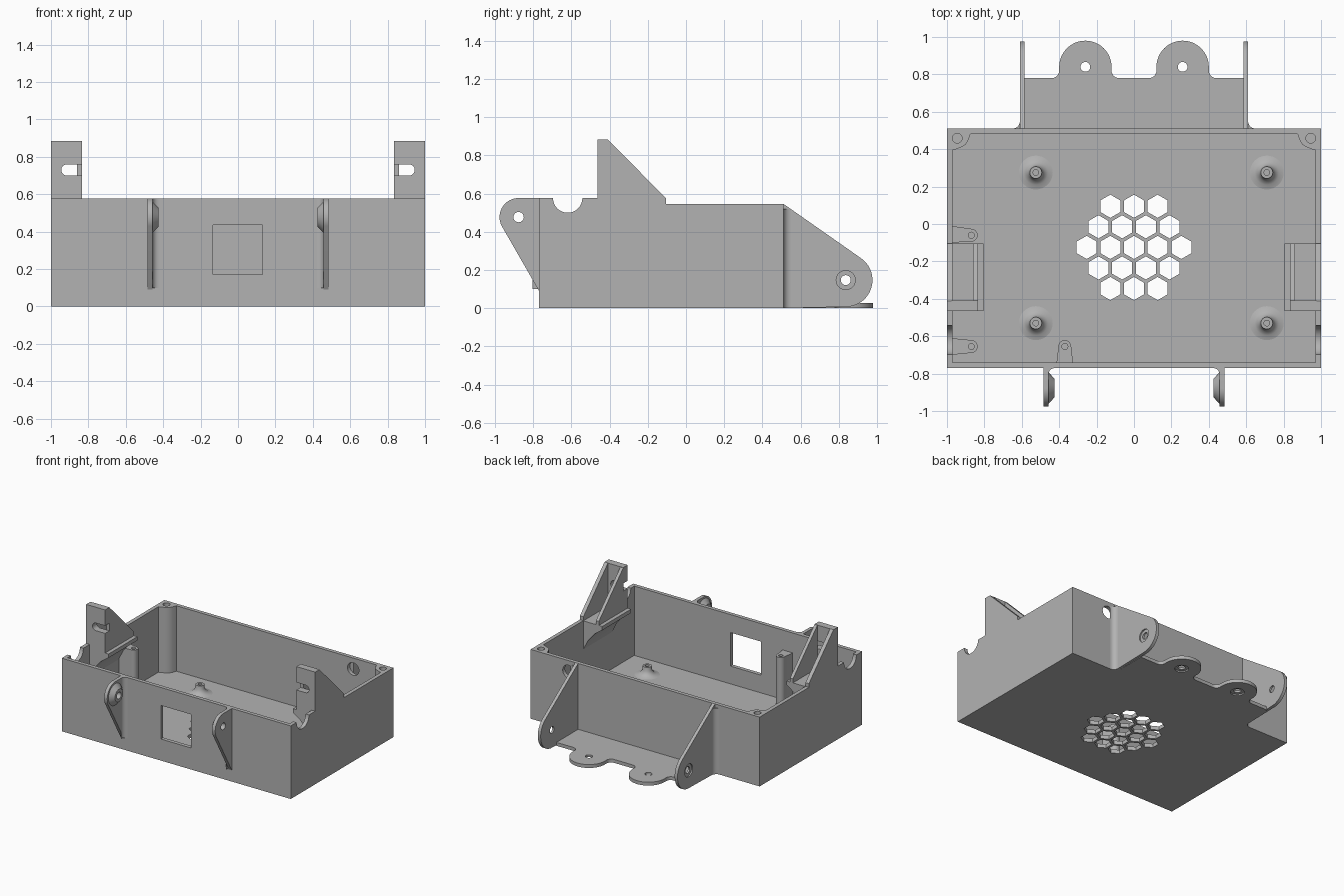
import bpy, bmesh
from math import sin, cos, radians
from mathutils.geometry import convex_hull_2d

old = bpy.data.objects.get("Cube")
if old:
    bpy.data.objects.remove(old)

grey = bpy.data.materials.new("plain_grey")
grey.use_nodes = True
GREY = (0.45, 0.45, 0.45, 1)
grey.diffuse_color = GREY
grey.node_tree.nodes["Principled BSDF"].inputs["Base Color"].default_value = GREY


def arc(cx, cy, r, start=0, end=360, n=12):
    angles = [radians(start + (end - start) * i / n) for i in range(n + 1)]
    return [(cx + r * cos(a), cy + r * sin(a)) for a in angles]


def circle(cx, cy, r, n=36):
    return arc(cx, cy, r, n=n)[:-1]


def hull(pts):
    return [pts[i] for i in convex_hull_2d(pts)]


def finish(name, bm):
    bmesh.ops.recalc_face_normals(bm, faces=bm.faces)
    mesh = bpy.data.meshes.new(name)
    bm.to_mesh(mesh)
    bm.free()
    mesh.materials.append(grey)
    obj = bpy.data.objects.new(name, mesh)
    bpy.context.collection.objects.link(obj)
    return obj


def prism(name, pts, axis, lo, hi):
    """Extrude a 2D outline along one axis."""
    bm = bmesh.new()
    place = {"x": lambda p, h: (h, *p),
             "y": lambda p, h: (p[0], h, p[1]),
             "z": lambda p, h: (*p, h)}[axis]
    a = [bm.verts.new(place(p, lo)) for p in pts]
    b = [bm.verts.new(place(p, hi)) for p in pts]
    bm.faces.new(a)
    bm.faces.new(b)
    for i in range(len(pts)):
        j = (i + 1) % len(pts)
        bm.faces.new((a[i], a[j], b[j], b[i]))
    return finish(name, bm)


def rect(x0, y0, x1, y1):
    return [(x0, y0), (x1, y0), (x1, y1), (x0, y1)]


def lathe(name, profile, move, n=32):
    """Turn a radius and height profile about z, then place it."""
    bm = bmesh.new()
    rings = [[bm.verts.new(move(r * cos(a), r * sin(a), h))
              for a in (radians(360 * i / n) for i in range(n))] for r, h in profile]
    for low, high in zip(rings, rings[1:]):
        for i in range(n):
            j = (i + 1) % n
            bm.faces.new((low[i], low[j], high[j], high[i]))
    bm.faces.new(rings[0])
    bm.faces.new(rings[-1])
    return finish(name, bm)


def combine(obj, other, op="DIFFERENCE"):
    mod = obj.modifiers.new("bool", "BOOLEAN")
    mod.operation, mod.solver, mod.object = op, "EXACT", other
    bpy.context.view_layer.objects.active = obj
    bpy.ops.object.modifier_apply(modifier=mod.name)
    bpy.data.objects.remove(other)


def cut(obj, pts, axis, lo, hi):
    combine(obj, prism("cutter", pts, axis, lo, hi))


# Open case: side profile with raised ears and round notches, hollowed out
FRONT, BACK, RIM, LOW_RIM, FLOOR = -0.77, 0.51, 0.577, 0.547, 0.03
side = [(FRONT, 0), (BACK, 0), (BACK, LOW_RIM), (-0.105, LOW_RIM), (-0.105, RIM),
        (-0.412, 0.885), (-0.465, 0.885), (-0.465, RIM)]
side += arc(-0.62, RIM, 0.077, 0, -180, 20) + [(FRONT, RIM)]
case = prism("case", side, "x", -1, 1)
cut(case, rect(-0.97, FRONT + 0.03, 0.97, BACK - 0.03), "z", FLOOR, 2)

# Screw columns in the back corners
for s in (-1, 1):
    column = [(0.985, 0.395), (0.965, 0.395), (0.925, 0.41), (0.9, 0.425),
              (0.885, 0.45), (0.87, 0.495), (0.985, 0.495)]
    combine(case, prism("column", [(s * x, y) for x, y in column], "z", 0.01, LOW_RIM), "UNION")
    cut(case, circle(s * 0.945, 0.458, 0.026), "z", 0.4, 1)

# Front window, cable hole in the back, honeycomb vent in the floor
cut(case, rect(-0.135, 0.17, 0.13, 0.435), "y", -0.9, -0.7)
cut(case, circle(0.67, 0.46, 0.05), "y", 0.4, 0.6)
for row in range(-2, 3):
    count = 5 - abs(row)
    for i in range(count):
        hexagon = arc((i - (count - 1) / 2) * 0.1265, -0.125 + row * 0.11, 0.062, 30, 390, 6)[:-1]
        cut(case, hexagon, "z", -0.1, 0.1)

# Floor standoffs with flared feet
foot = [(0.095, 0.029), (0.065, 0.036), (0.046, 0.05), (0.035, 0.07), (0.032, 0.1),
        (0.015, 0.1), (0.015, 0.07)]
for x in (-0.525, 0.71):
    for y in (-0.53, 0.275):
        lathe("standoff", foot, lambda a, b, h: (x + a, y + b, h))

# Board posts against the right and front walls
posts = [(-0.87, -0.06, [(-0.98, -0.1), (-0.98, -0.01)]),
         (-0.87, -0.655, [(-0.98, -0.7), (-0.98, -0.61)]),
         (-0.37, -0.655, [(-0.415, -0.75), (-0.325, -0.75)])]
for x, y, base in posts:
    post = prism("board_post", hull(base + circle(x, y, 0.034)), "z", 0.02, 0.42)
    cut(post, circle(x, y, 0.016), "z", 0.3, 0.5)

for s in (-1, 1):
    # Slotted ear plate, inner rib and the ledge carrying them
    ear = prism("ear_plate", rect(s * 0.835, 0.53, s * 0.975, 0.885), "y", -0.465, -0.41)
    slot = [(0.8, 0.70)] + arc(0.915, 0.73, 0.03, -90, 90) + [(0.8, 0.76)]
    cut(ear, [(s * x, z) for x, z in slot], "y", -0.6, -0.3)
    rib = [(-0.412, 0.53), (-0.105, 0.53), (-0.105, RIM), (-0.412, 0.885)]
    prism("ear_rib", rib, "x", s * 0.835, s * 0.86)
    ledge = [(0.98, 0.545), (0.805, 0.545), (0.805, 0.515), (0.87, 0.47), (0.93, 0.4), (0.98, 0.3)]
    prism("ear_ledge", [(s * x, z) for x, z in ledge], "y", -0.465, -0.105)

    # Back bracket with a countersunk hole and a filleted root
    outline = hull([(BACK, 0), (BACK, LOW_RIM)] + circle(0.837, 0.147, 0.14, 64))
    bracket = prism("back_bracket", outline, "x", s * 0.585, s * 0.61)
    cut(bracket, circle(0.837, 0.147, 0.026), "x", s * 0.5, s * 0.7)
    cut(bracket, circle(0.837, 0.147, 0.05), "x", s * 0.6, s * 0.7)
    root = [(0.61, BACK)] + arc(0.65, 0.55, 0.04, -90, -180, 8)
    prism("bracket_fillet", [(s * x, y) for x, y in root], "z", 0, 0.52)

    # Front lug with a tapered inner boss
    outline = hull([(FRONT, RIM), (FRONT, 0.09)] + circle(-0.877, 0.477, 0.1, 64))
    lug = prism("front_lug", outline, "x", s * 0.458, s * 0.485)
    boss = lathe("boss", [(0.085, 0.47), (0.085, 0.458), (0.05, 0.425)],
                 lambda a, b, h: (s * h, -0.877 + a, 0.477 + b))
    combine(lug, boss, "UNION")
    cut(lug, circle(-0.877, 0.477, 0.027), "x", s * 0.3, s * 0.6)
    root = [(0.458, FRONT)] + arc(0.423, FRONT - 0.035, 0.035, 90, 0, 8)
    prism("lug_fillet", [(s * x, y) for x, y in root], "z", 0.1, RIM)

# Bottom mounting plate with two rounded tabs
plate = [(-0.59, BACK), (0.59, BACK), (0.59, 0.78)]
for c in (0.26, -0.26):
    plate += arc(c + 0.18, 0.82, 0.04, 270, 180, 8)
    plate += arc(c, 0.84, 0.14, 0, 180, 32)
    plate += arc(c - 0.18, 0.82, 0.04, 0, -90, 8)
plate.append((-0.59, 0.78))
mount = prism("mounting_plate", plate, "z", 0, 0.027)
for c in (0.26, -0.26):
    cut(mount, circle(c, 0.84, 0.026), "z", -0.1, 0.1)
    cut(mount, circle(c, 0.84, 0.05), "z", -0.1, 0.01)

# Smooth the round surfaces, keep hard edges
bpy.ops.object.select_all(action="DESELECT")
for obj in bpy.context.scene.objects:
    if obj.type == "MESH":
        obj.select_set(True)
        bpy.context.view_layer.objects.active = obj
bpy.ops.object.shade_smooth_by_angle(angle=radians(30))
